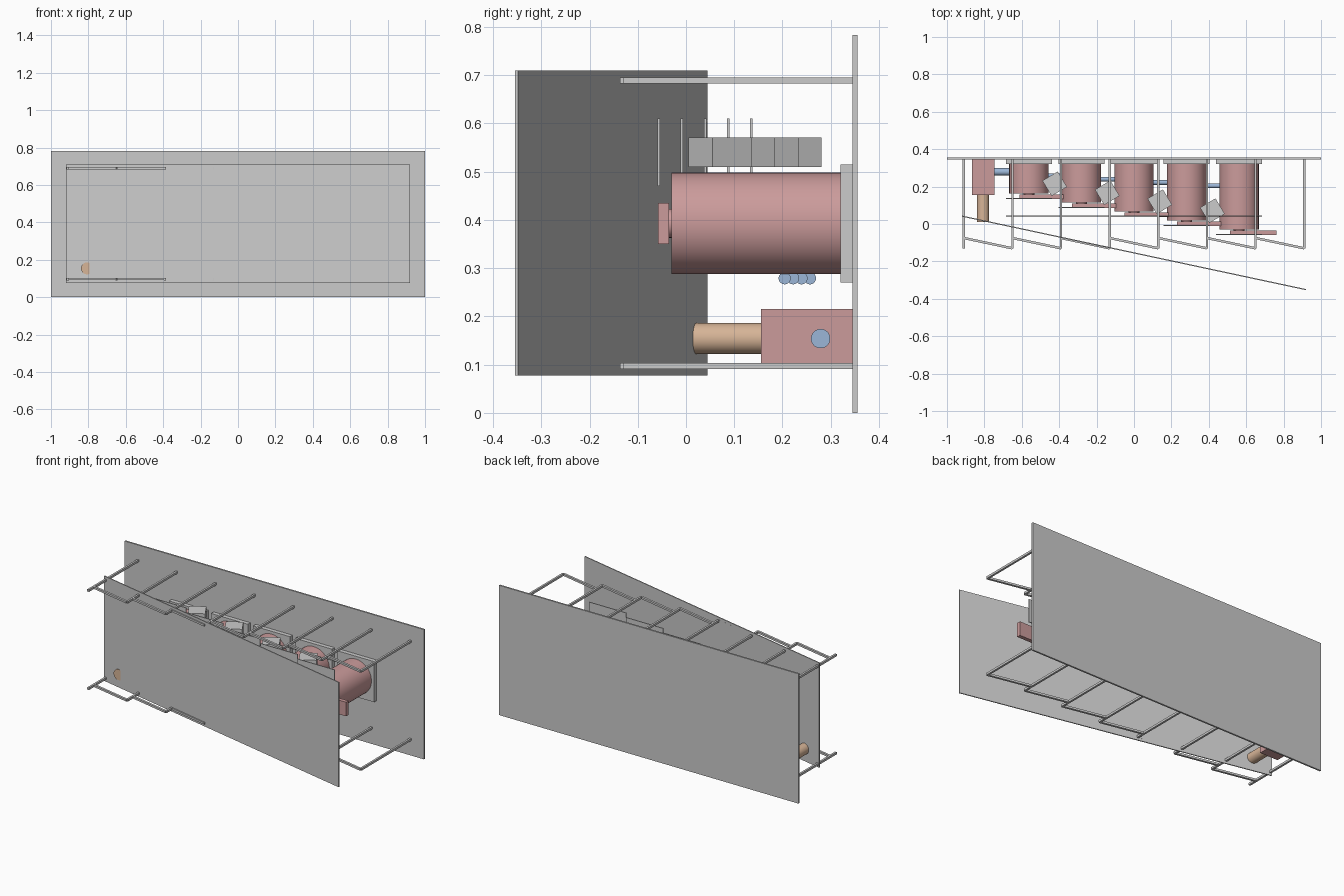
import bpy, math
from mathutils import Vector

if "Cube" in bpy.data.objects:
    bpy.data.objects.remove(bpy.data.objects["Cube"])


def paint(name, rgb):
    m = bpy.data.materials.new(name)
    m.diffuse_color = (*rgb, 1)
    m.use_nodes = True
    m.node_tree.nodes["Principled BSDF"].inputs["Base Color"].default_value = m.diffuse_color
    return m


RED = paint("red_metal", (0.60, 0.33, 0.33))
BLUE = paint("blue_metal", (0.33, 0.47, 0.68))
TAN = paint("tan_metal", (0.68, 0.46, 0.31))


def box(name, lo, hi, mat=None, rot=0.0):
    c = [(a + b) / 2 for a, b in zip(lo, hi)]
    bpy.ops.mesh.primitive_cube_add(size=1, location=c)
    o = bpy.context.object
    o.name = name
    o.scale = [b - a for a, b in zip(lo, hi)]
    o.rotation_euler.z = rot
    if mat:
        o.data.materials.append(mat)
    return o


def rod(name, a, b, r, mat=None, sides=48):
    a, b = Vector(a), Vector(b)
    d = b - a
    bpy.ops.mesh.primitive_cylinder_add(vertices=sides, radius=r, depth=d.length,
                                        location=(a + b) / 2)
    o = bpy.context.object
    o.name = name
    o.rotation_euler = d.to_track_quat('Z', 'Y').to_euler()
    if mat:
        o.data.materials.append(mat)
    bpy.ops.object.shade_smooth_by_angle()
    return o


# Back panel
box("back_panel", (-1, 0.345, 0), (1, 0.355, 0.783))

# Slanted front panel
p0, p1 = Vector((-0.92, 0.042)), Vector((0.92, -0.351))
mid, run = (p0 + p1) / 2, p1 - p0
h = run.length / 2
box("front_panel", (mid.x - h, mid.y - 0.003, 0.077), (mid.x + h, mid.y + 0.003, 0.71),
    rot=math.atan2(run.y, run.x))

# Sawtooth support frames, lower and upper
step = 0.26
for label, z in (("lower", 0.097), ("upper", 0.689)):
    for i in range(8):
        x = -0.91 + i * step
        box(f"{label}_frame_arm_{i}", (x - 0.006, -0.13, z - 0.0065),
            (x + 0.006, 0.346, z + 0.0065))
        if i < 7:
            n = math.hypot(step, 0.055) / 2
            cx, cy = x + step / 2, -0.1025
            box(f"{label}_frame_slant_{i}", (cx - n, cy - 0.0065, z - 0.006),
                (cx + n, cy + 0.0065, z + 0.006), rot=-math.atan2(0.055, step))

# Five stepped drums with mounts, levers and vanes
AXIS = 0.393
for i in range(5):
    x = -0.562 + i * 0.281
    front = 0.162 - i * 0.048
    box(f"drum_mount_{i}", (x - 0.1225, 0.32, 0.27), (x + 0.1225, 0.346, 0.515))
    rod(f"drum_{i}", (x, front, AXIS), (x, 0.325, AXIS), 0.105, RED, 64)
    rod(f"drum_hub_{i}", (x, front - 0.01, AXIS), (x, front + 0.01, AXIS), 0.03, RED)
    box(f"lever_{i}", (x - 0.05, front - 0.028, 0.35), (x + 0.2, front - 0.005, 0.435), RED)
    box(f"vane_{i}", (x - 0.1225, front - 0.029, 0.47), (x + 0.1225, front - 0.024, 0.61))
    if i < 4:
        # Link shaft and turned block between neighbouring drums
        sy = 0.257 - i * 0.0175
        rod(f"link_shaft_{i}", (x, sy, 0.279), (x + 0.281, sy, 0.279), 0.0125, BLUE)
        bx, by = x + 0.138, 0.215 - i * 0.048
        box(f"turned_block_{i}", (bx - 0.048, by - 0.048, 0.51),
            (bx + 0.048, by + 0.048, 0.571), rot=math.radians(31))

# Thin wire across the drums
rod("cross_wire", (-0.684, 0.043, 0.605), (0.684, 0.043, 0.605), 0.002, None, 8)

# Drive box with tan knob and blue output shaft
box("drive_box", (-0.866, 0.155, 0.103), (-0.746, 0.346, 0.215), RED)
rod("drive_knob", (-0.807, 0.012, 0.154), (-0.807, 0.16, 0.154), 0.032, TAN)
rod("drive_shaft", (-0.76, 0.279, 0.154), (-0.62, 0.279, 0.154), 0.02, BLUE)
